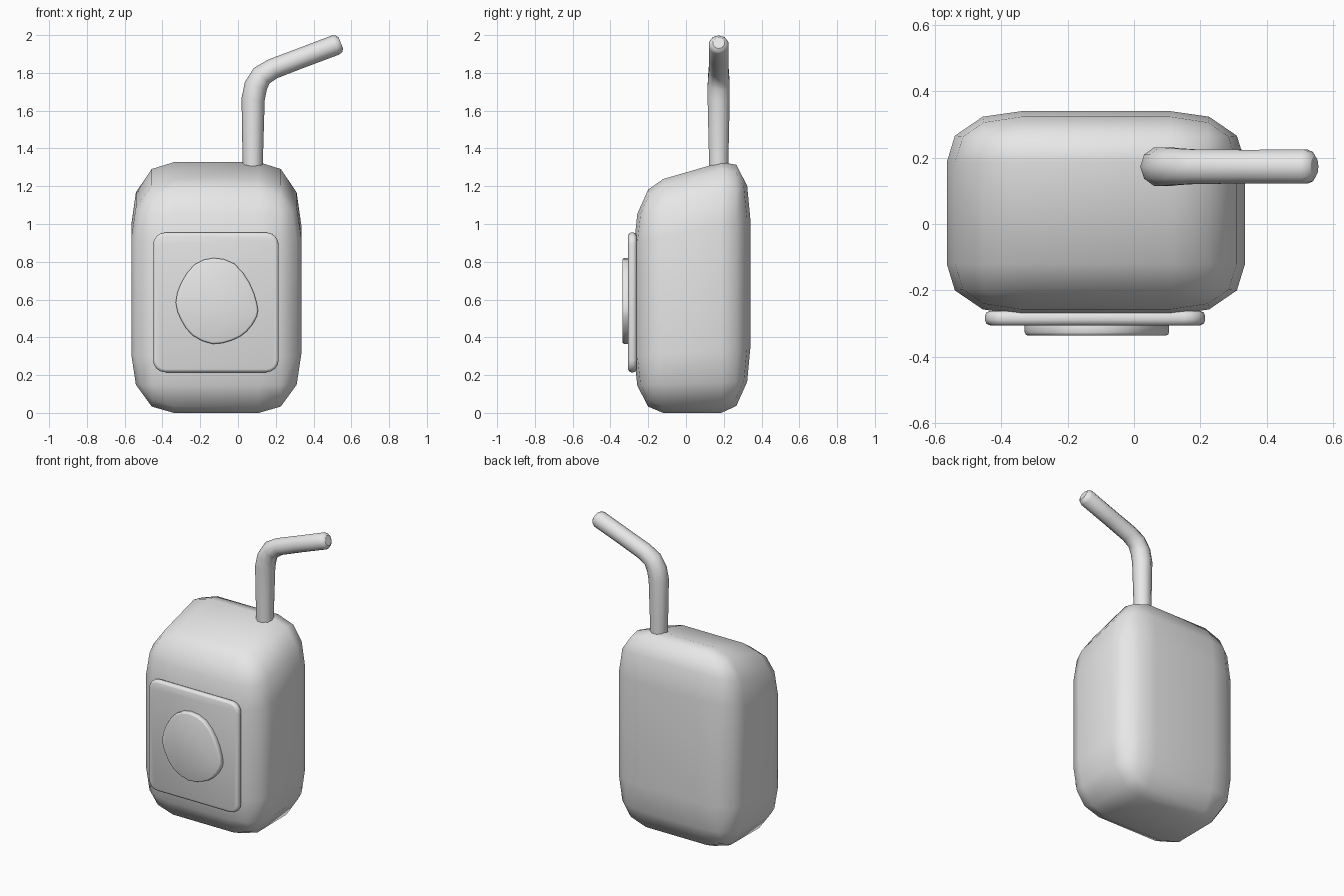
import bpy, bmesh
from mathutils import Vector

cube = bpy.data.objects.get("Cube")
if cube:
    bpy.data.objects.remove(cube, do_unlink=True)

grey = bpy.data.materials.new("light_grey")
grey.use_nodes = True
grey.diffuse_color = (0.8, 0.8, 0.8, 1)
grey.node_tree.nodes["Principled BSDF"].inputs["Base Color"].default_value = (0.8, 0.8, 0.8, 1)


def finish(name, bm, angle):
    """Turn a bmesh into a named, smooth shaded object."""
    bmesh.ops.recalc_face_normals(bm, faces=bm.faces)
    mesh = bpy.data.meshes.new(name)
    bm.to_mesh(mesh)
    bm.free()
    mesh.materials.append(grey)
    obj = bpy.data.objects.new(name, mesh)
    bpy.context.collection.objects.link(obj)
    smooth(obj, angle)


def smooth(obj, angle):
    bpy.ops.object.select_all(action='DESELECT')
    obj.select_set(True)
    bpy.context.view_layer.objects.active = obj
    bpy.ops.object.shade_smooth_by_angle(angle=angle)


def plate(name, outline, y_front, y_back, rim, corner=0.0):
    """Extrude an (x, z) outline along y, round its corners and its rims."""
    bm = bmesh.new()
    face = bm.faces.new([bm.verts.new((x, y_front, z)) for x, z in outline])
    moved = bmesh.ops.extrude_face_region(bm, geom=[face], use_keep_orig=True)["geom"]
    bmesh.ops.translate(bm, vec=(0, y_back - y_front, 0),
                        verts=[g for g in moved if isinstance(g, bmesh.types.BMVert)])
    bm.normal_update()

    def along_y(e):
        return abs(e.verts[0].co.y - e.verts[1].co.y) > 1e-4
    if corner:
        bmesh.ops.bevel(bm, geom=[e for e in bm.edges if along_y(e)], offset=corner,
                        segments=4, profile=0.5, affect='EDGES')
    bmesh.ops.bevel(bm, geom=[e for e in bm.edges if not along_y(e)], offset=rim,
                    segments=2, profile=0.5, affect='EDGES')
    finish(name, bm, 0.8)


# Carton body: rounded box, stretched, with a top that slopes down to the front
bm = bmesh.new()
bmesh.ops.create_cube(bm, size=1)
bmesh.ops.bevel(bm, geom=bm.edges[:], offset=0.25, segments=3, profile=0.54, affect='EDGES')
for v in bm.verts:
    x, y, z = v.co
    y = 0.033 + y * 0.615
    v.co = (-0.115 + x * 0.9, y, (z + 0.5) * (1.273 + 0.29 * y))
finish("carton_body", bm, 3.1)

# Front panel
plate("front_panel", [(-0.45, 0.215), (0.215, 0.215), (0.215, 0.955), (-0.45, 0.955)],
      -0.306, -0.262, 0.016, 0.065)

# Slightly uneven round badge, with extra points interpolated on the outline
pts = [Vector(p) for p in [
    (-0.13, 0.82), (-0.02, 0.79), (0.06, 0.69), (0.10, 0.58), (0.10, 0.51),
    (0.045, 0.43), (-0.03, 0.385), (-0.135, 0.365), (-0.24, 0.41),
    (-0.30, 0.49), (-0.33, 0.585), (-0.30, 0.69), (-0.23, 0.785)]]
outline = []
for i, p in enumerate(pts):
    a, c, d = pts[i - 1], pts[(i + 1) % len(pts)], pts[(i + 2) % len(pts)]
    outline += [p, (9 * (p + c) - (a + d)) / 16]
plate("front_badge", outline, -0.337, -0.295, 0.01)

# Bent straw with a rounded tip: (x, z, thickness)
path = [(0.078, 1.15, 0.95), (0.078, 1.35, 0.95), (0.08, 1.66, 1.08), (0.094, 1.73, 1.08),
        (0.125, 1.785, 1.02), (0.185, 1.822, 0.96), (0.34, 1.881, 0.94),
        (0.518, 1.948, 0.95), (0.535, 1.954, 0.82), (0.545, 1.958, 0.55)]
curve = bpy.data.curves.new("straw", 'CURVE')
curve.dimensions = '3D'
curve.bevel_depth = 0.057
curve.bevel_resolution = 3
curve.use_fill_caps = True
spline = curve.splines.new('POLY')
spline.points.add(len(path) - 1)
for point, (x, z, thick) in zip(spline.points, path):
    point.co = (x, 0.173, z, 1)
    point.radius = thick
curve.materials.append(grey)
straw = bpy.data.objects.new("straw", curve)
bpy.context.collection.objects.link(straw)
bpy.ops.object.select_all(action='DESELECT')
straw.select_set(True)
bpy.context.view_layer.objects.active = straw
bpy.ops.object.convert(target='MESH')
smooth(bpy.context.view_layer.objects.active, 1.0)
